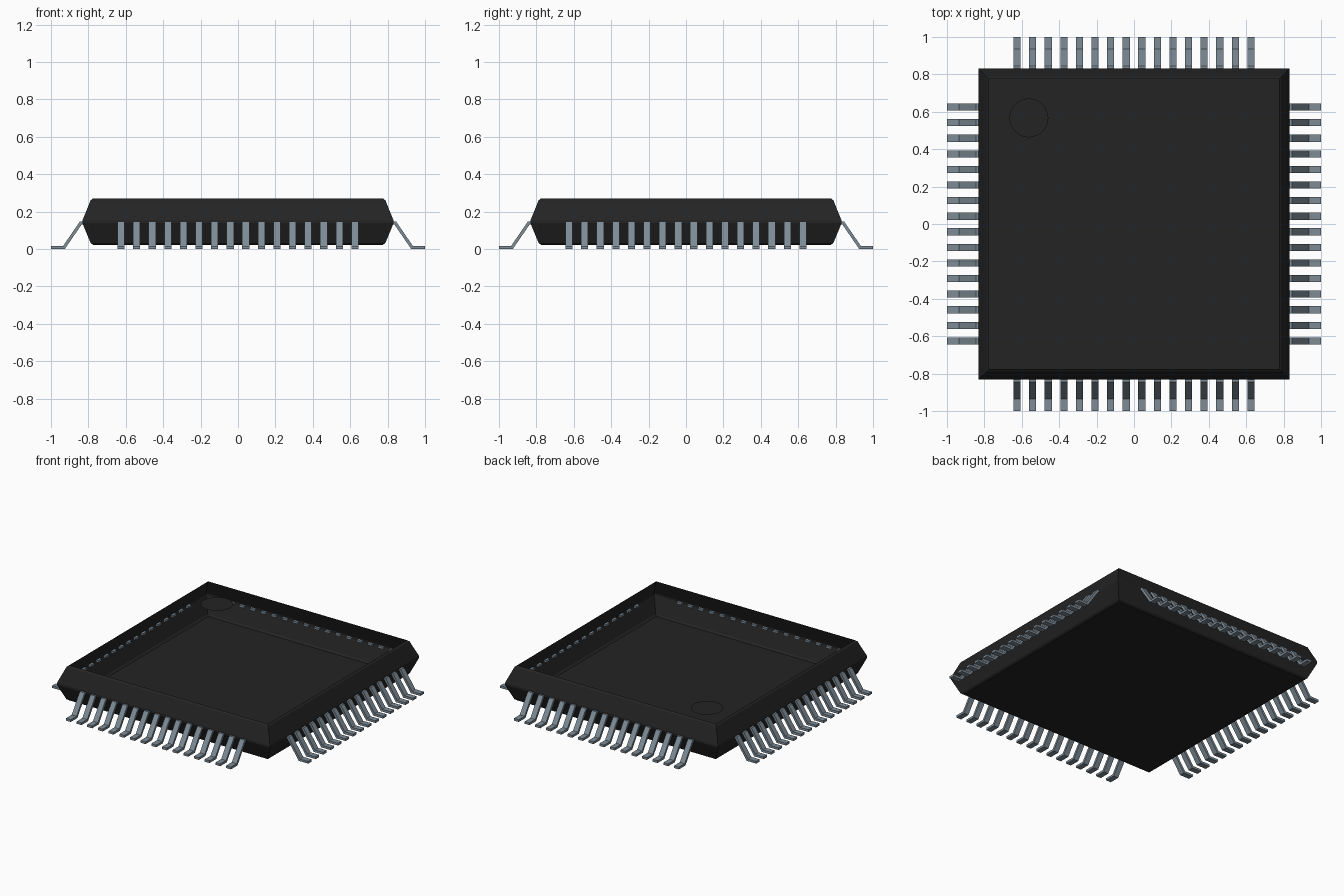
import bpy, bmesh, math
from mathutils import Matrix, Vector

if "Cube" in bpy.data.objects:
    bpy.data.objects.remove(bpy.data.objects["Cube"], do_unlink=True)


def material(name, rgb):
    m = bpy.data.materials.new(name)
    m.use_nodes = True
    m.diffuse_color = (*rgb, 1)
    m.node_tree.nodes["Principled BSDF"].inputs["Base Color"].default_value = (*rgb, 1)
    return m


def add_object(name, bm, mat):
    me = bpy.data.meshes.new(name)
    bm.to_mesh(me)
    bm.free()
    me.materials.append(mat)
    ob = bpy.data.objects.new(name, me)
    bpy.context.collection.objects.link(ob)
    return ob


black = material("black plastic", (0.017, 0.017, 0.017))
steel = material("grey metal", (0.205, 0.26, 0.305))

# Open square casing: rings of (half width, height) from the floor to the rim
profile = [(0.775, 0.022), (0.788, 0.032), (0.832, 0.138),
           (0.832, 0.152), (0.788, 0.26), (0.775, 0.27)]
bm = bmesh.new()
rings = [[bm.verts.new((sx * w, sy * w, z))
          for sx, sy in ((-1, -1), (1, -1), (1, 1), (-1, 1))] for w, z in profile]
for low, high in zip(rings, rings[1:]):
    for i in range(4):
        j = (i + 1) % 4
        bm.faces.new((low[i], low[j], high[j], high[i]))
bm.faces.new(rings[0][::-1])
add_object("casing", bm, black)

# Round corner marker, level with the rim
bm = bmesh.new()
bmesh.ops.create_circle(bm, cap_ends=True, segments=32, radius=0.104,
                        matrix=Matrix.Translation((-0.562, 0.567, 0.247)))
add_object("corner_marker", bm, black)

# Bent pins: side outline (distance outward, height), extruded across the width
outline = [(0.815, 0.131), (0.836, 0.131), (0.926, 0.0), (1.0, 0.0),
           (1.0, 0.016), (0.935, 0.016), (0.846, 0.146), (0.815, 0.146)]
PINS, STEP, WIDTH = 16, 0.0834, 0.038
for k, side in enumerate(("left", "back", "right", "front")):
    bm = bmesh.new()
    for n in range(PINS):
        y = (n - (PINS - 1) / 2) * STEP - WIDTH / 2
        face = bm.faces.new([bm.verts.new((d, y, z)) for d, z in outline])
        grown = bmesh.ops.extrude_face_region(bm, geom=[face])["geom"]
        bmesh.ops.translate(bm, vec=Vector((0, WIDTH, 0)),
                            verts=[v for v in grown if isinstance(v, bmesh.types.BMVert)])
    bmesh.ops.recalc_face_normals(bm, faces=bm.faces)
    bmesh.ops.rotate(bm, verts=bm.verts, cent=(0, 0, 0),
                     matrix=Matrix.Rotation(k * math.pi / 2, 3, 'Z'))
    add_object(side + "_pins", bm, steel)
